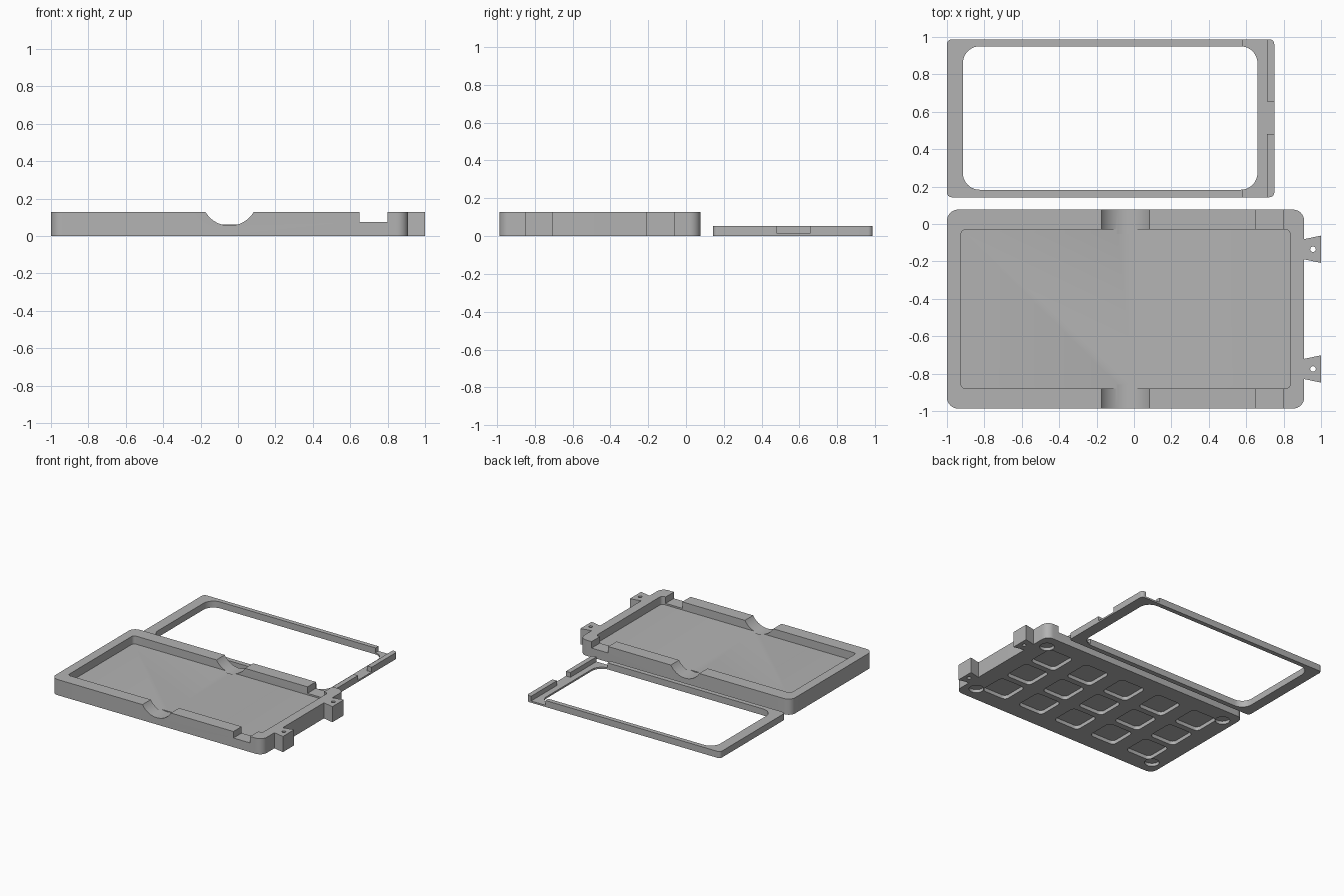
import bpy, bmesh, math

if "Cube" in bpy.data.objects:
    bpy.data.objects.remove(bpy.data.objects["Cube"])

grey = bpy.data.materials.new("plain grey")
grey.diffuse_color = (0.45, 0.45, 0.45, 1)
grey.use_nodes = True
grey.node_tree.nodes["Principled BSDF"].inputs["Base Color"].default_value = grey.diffuse_color


def rounded(x0, x1, y0, y1, r, seg=8):
    """Outline of a rectangle with rounded corners."""
    pts = []
    for cx, cy, a in ((x1 - r, y1 - r, 0), (x0 + r, y1 - r, 90),
                      (x0 + r, y0 + r, 180), (x1 - r, y0 + r, 270)):
        for i in range(seg + 1):
            t = math.radians(a + 90 * i / seg)
            pts.append((cx + r * math.cos(t), cy + r * math.sin(t)))
    return pts


def rect(x0, x1, y0, y1):
    return [(x0, y0), (x1, y0), (x1, y1), (x0, y1)]


def circle(cx, cy, r, n=32):
    return [(cx + r * math.cos(2 * math.pi * i / n),
             cy + r * math.sin(2 * math.pi * i / n)) for i in range(n)]


def prism(name, outlines, lo, hi, axis="z"):
    """Extrude closed outlines along z, or xz outlines along y."""
    bm = bmesh.new()
    for pts in outlines:
        put = (lambda p, h: (p[0], p[1], h)) if axis == "z" else (lambda p, h: (p[0], h, p[1]))
        a = [bm.verts.new(put(p, lo)) for p in pts]
        b = [bm.verts.new(put(p, hi)) for p in pts]
        bm.faces.new(a[::-1])
        bm.faces.new(b)
        for i in range(len(pts)):
            j = (i + 1) % len(pts)
            bm.faces.new((a[i], a[j], b[j], b[i]))
    bmesh.ops.recalc_face_normals(bm, faces=bm.faces)
    me = bpy.data.meshes.new(name)
    bm.to_mesh(me)
    bm.free()
    me.materials.append(grey)
    ob = bpy.data.objects.new(name, me)
    bpy.context.collection.objects.link(ob)
    return ob


def select(ob):
    bpy.ops.object.select_all(action="DESELECT")
    ob.select_set(True)
    bpy.context.view_layer.objects.active = ob


def cut(ob, *args):
    """Subtract a prism from the object."""
    tool = prism("cutter", *args)
    tool.hide_render = True
    select(ob)
    mod = ob.modifiers.new("cut", "BOOLEAN")
    mod.operation, mod.solver, mod.object = "DIFFERENCE", "EXACT", tool
    bpy.ops.object.modifier_apply(modifier=mod.name)
    bpy.data.objects.remove(tool)


def smooth(ob):
    select(ob)
    bpy.ops.object.shade_smooth_by_angle(angle=math.radians(30))


H = 0.128                  # tray height
CX, CY = -0.045, -0.455    # tray centre

# Tray with its shallow pocket
tray = prism("tray", [rounded(-1, 0.91, -0.987, 0.077, 0.06)], 0, H)
cut(tray, [rounded(-0.925, 0.835, -0.88, -0.03, 0.025)], 0.062, 0.3)

# Thumb notches and strap slots through both long walls
for lo, hi in ((-1.1, -0.857), (-0.053, 0.2)):
    cut(tray, [circle(CX, 0.205, 0.15, 64)], lo, hi, "y")
for lo, hi in ((-1.1, -0.87), (-0.04, 0.2)):
    cut(tray, [rect(0.65, 0.80, 0.075, 0.3)], lo, hi, "y")

# Recessed squares and round corner sockets underneath
cells = [rounded(CX + 0.35 * i - 0.115, CX + 0.35 * i + 0.115,
                 CY + 0.28 * j - 0.115, CY + 0.28 * j + 0.115, 0.035, 5)
         for i in range(-2, 3) for j in (-1, 0, 1)]
cut(tray, cells, -0.1, 0.03)
cut(tray, [circle(CX + 0.855 * i, CY + 0.41 * j, 0.055)
           for i in (-1, 1) for j in (-1, 1)], -0.1, 0.025)
smooth(tray)

# Dovetail tabs with pin holes
for side, y in (("front", -0.775), ("back", -0.135)):
    tab = prism(side + "_dovetail_tab",
                [[(0.905, y - 0.053), (1, y - 0.073), (1, y + 0.073), (0.905, y + 0.053)]], 0, H)
    cut(tab, [circle(0.957, y, 0.015, 20)], -0.1, 0.3)
    smooth(tab)

# Lid frame with a large rounded opening
frame = prism("lid_frame", [rounded(-1, 0.75, 0.143, 0.987, 0.025)], 0, 0.053)
cut(frame, [rounded(-0.915, 0.66, 0.183, 0.95, 0.09, 10)], -0.1, 0.3)

# Lowered end of the frame, leaving two raised lips
cut(frame, [[(0.58, 0.05), (0.71, 0.05), (0.71, 0.48), (0.85, 0.48),
             (0.85, 0.655), (0.71, 0.655), (0.71, 1.1), (0.58, 1.1)]], 0.014, 0.3)
smooth(frame)
